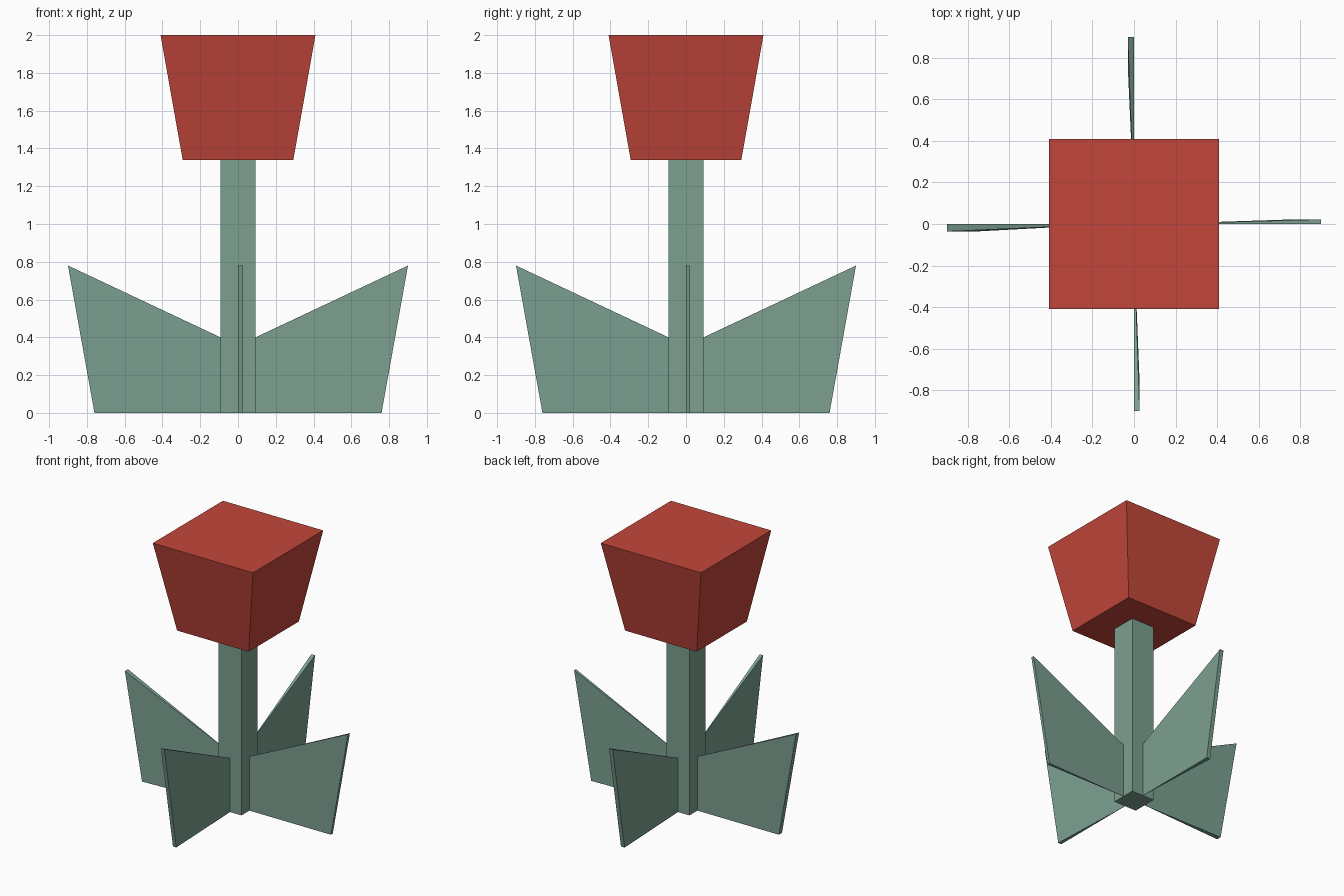
import bpy
import math
from mathutils import Matrix

if "Cube" in bpy.data.objects:
    bpy.data.objects.remove(bpy.data.objects["Cube"])


def material(name, rgb):
    mat = bpy.data.materials.new(name)
    mat.diffuse_color = (*rgb, 1)
    mat.use_nodes = True
    mat.node_tree.nodes["Principled BSDF"].inputs["Base Color"].default_value = mat.diffuse_color
    return mat


GREEN = material("leaf_green", (0.20, 0.35, 0.28))
RED = material("petal_red", (0.54, 0.062, 0.043))


def add_mesh(name, verts, faces, mat):
    mesh = bpy.data.meshes.new(name)
    mesh.from_pydata(verts, [], faces)
    mesh.materials.append(mat)
    obj = bpy.data.objects.new(name, mesh)
    bpy.context.collection.objects.link(obj)
    return obj


def square_frustum(name, bottom, top, z0, z1, mat):
    corners = [(-1, -1), (1, -1), (1, 1), (-1, 1)]
    verts = [(x * r, y * r, z) for r, z in ((bottom, z0), (top, z1)) for x, y in corners]
    sides = [(i, (i + 1) % 4, (i + 1) % 4 + 4, i + 4) for i in range(4)]
    return add_mesh(name, verts, sides + [(3, 2, 1, 0), (4, 5, 6, 7)], mat)


STEM = 0.093


def leaf(name, angle, thick):
    # wedge blade: a sharp edge at the stem, widening to the outer end
    verts = [(STEM, 0, 0), (STEM, 0, 0.4),
             (0.76, 0, 0), (0.9, 0, 0.78),
             (0.76, thick, 0), (0.9, thick, 0.78)]
    faces = [(0, 2, 3, 1), (0, 1, 5, 4), (2, 4, 5, 3), (0, 4, 2), (1, 3, 5)]
    obj = add_mesh(name, verts, faces, GREEN)
    obj.data.transform(Matrix.Rotation(math.radians(angle), 4, 'Z'))
    return obj


# stem and flower head
square_frustum("stem", STEM, STEM, 0, 1.34, GREEN)
square_frustum("flower_head", 0.293, 0.41, 1.34, 2.0, RED)

# four leaves around the stem, each with its own thickness
for side, angle, thick in (("right", 0, 0.022), ("back", 90, 0.03),
                           ("left", 180, 0.036), ("front", 270, 0.027)):
    leaf(side + "_leaf", angle, thick)
